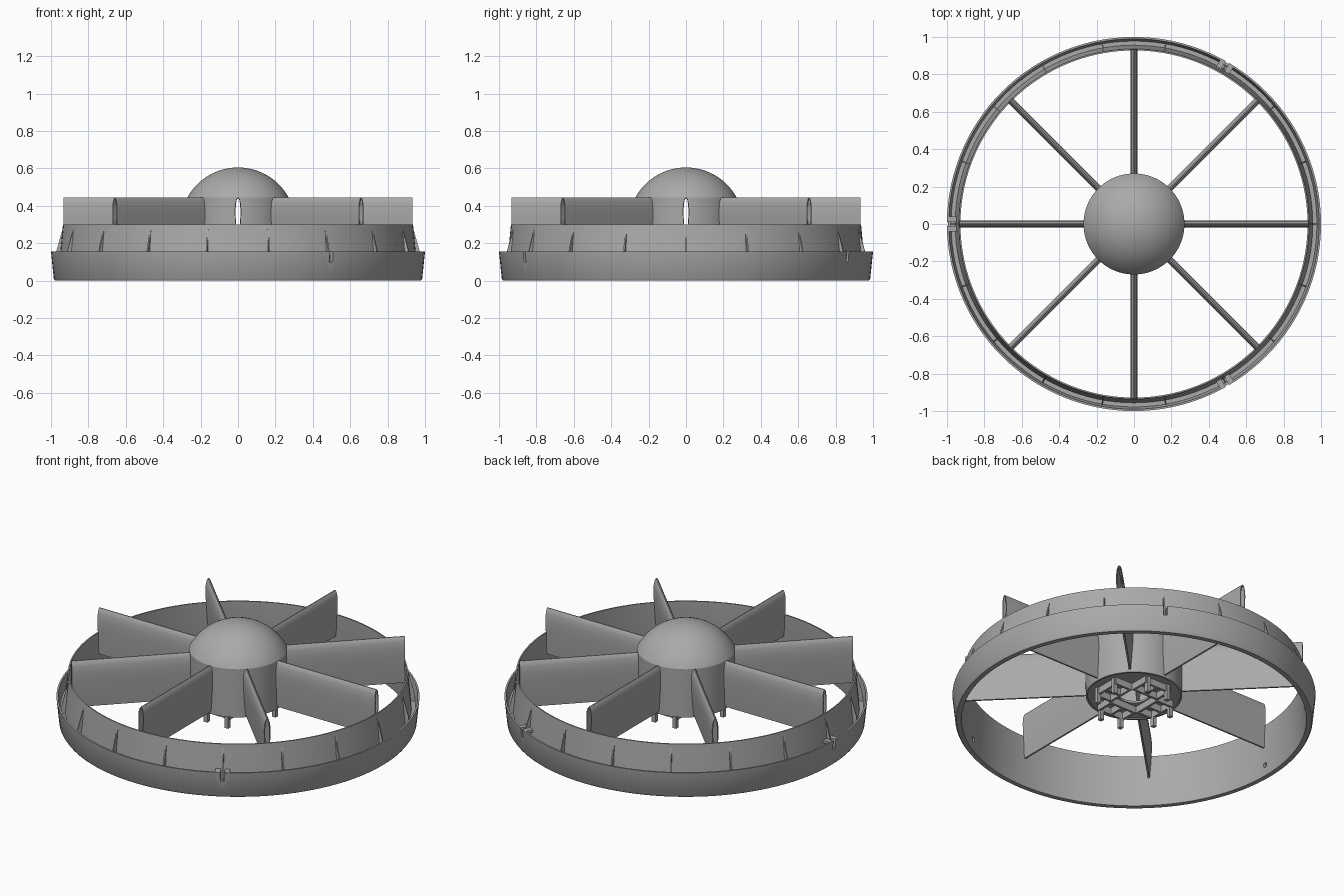
import bpy
import bmesh
from math import cos, sin, tau, radians, sqrt
from mathutils import Matrix

cube = bpy.data.objects.get("Cube")
if cube:
    bpy.data.objects.remove(cube, do_unlink=True)

grey = bpy.data.materials.new("plain grey")
grey.use_nodes = True
COLOUR = (0.4, 0.4, 0.4, 1)
grey.diffuse_color = COLOUR
grey.node_tree.nodes["Principled BSDF"].inputs["Base Color"].default_value = COLOUR


def finish(name, bm, angle=30):
    bmesh.ops.recalc_face_normals(bm, faces=bm.faces)
    mesh = bpy.data.meshes.new(name)
    bm.to_mesh(mesh)
    bm.free()
    mesh.materials.append(grey)
    obj = bpy.data.objects.new(name, mesh)
    bpy.context.collection.objects.link(obj)
    shade(obj, angle)
    return obj


def shade(obj, angle=30):
    bpy.ops.object.select_all(action='DESELECT')
    obj.select_set(True)
    bpy.context.view_layer.objects.active = obj
    bpy.ops.object.shade_smooth_by_angle(angle=radians(angle))


def cut(obj, cutter):
    mod = obj.modifiers.new("cut", 'BOOLEAN')
    mod.operation = 'DIFFERENCE'
    mod.solver = 'EXACT'
    mod.object = cutter
    bpy.context.view_layer.objects.active = obj
    bpy.ops.object.modifier_apply(modifier=mod.name)
    bpy.data.objects.remove(cutter, do_unlink=True)
    shade(obj)


def lathe(name, profile, steps=120):
    """Closed (radius, z) outline swept around z; radius 0 becomes a pole."""
    bm = bmesh.new()
    verts = [bm.verts.new((r, 0, z)) for r, z in profile]
    edges = [bm.edges.new((a, b)) for a, b in zip(verts, verts[1:] + verts[:1])]
    bmesh.ops.spin(bm, geom=verts + edges, cent=(0, 0, 0), axis=(0, 0, 1),
                   angle=tau, steps=steps, use_merge=True)
    bmesh.ops.remove_doubles(bm, verts=bm.verts, dist=1e-5)
    bmesh.ops.dissolve_degenerate(bm, edges=bm.edges, dist=1e-6)
    return finish(name, bm)


def box(bm, x, y, z, turn=0):
    """Box from (min, max) ranges, turned about z."""
    size = [b - a for a, b in (x, y, z)]
    mid = [(a + b) / 2 for a, b in (x, y, z)]
    m = Matrix.Rotation(turn, 4, 'Z') @ Matrix.Translation(mid) @ Matrix.Diagonal((*size, 1))
    bmesh.ops.create_cube(bm, size=1, matrix=m)


def loop_at(bm, section, x, turn):
    rot = Matrix.Rotation(turn, 3, 'Z')
    return [bm.verts.new(rot @ Matrix.Translation((x, y, z)).translation) for y, z in section]


def bridge(bm, a, b):
    for i in range(len(a)):
        j = (i + 1) % len(a)
        bm.faces.new((a[i], a[j], b[j], b[i]))


# Grooved outer ring
ring = lathe("outer_ring", [
    (0.95, 0), (0.978, 0), (0.985, 0.01), (1.0, 0.155), (0.99, 0.155),
    (0.978, 0.09), (0.956, 0.09), (0.936, 0.30), (0.928, 0.30), (0.938, 0.09)])

CLIPS = [radians(a) for a in (60, 180, 300)]
bm = bmesh.new()
for a in CLIPS:
    box(bm, (0.972, 1.03), (-0.011, 0.011), (0.10, 0.2), a)
    m = Matrix.Rotation(a, 4, 'Z') @ Matrix.Translation((0.95, 0, 0.06)) @ Matrix.Rotation(tau / 4, 4, 'Y')
    bmesh.ops.create_cone(bm, cap_ends=True, segments=16, radius1=0.014,
                          radius2=0.014, depth=0.04, matrix=m)
cut(ring, finish("ring_cutter", bm))

# Paired tabs that bridge the groove beside each slot
bm = bmesh.new()
for a in CLIPS:
    for s in (-1, 1):
        box(bm, (0.945, 0.994), sorted((s * 0.011, s * 0.04)), (0.14, 0.156), a)
        box(bm, (0.952, 0.986), sorted((s * 0.011, s * 0.02)), (0.088, 0.145), a)
finish("clip_tabs", bm)

# Wedge ribs around the upper wall
bm = bmesh.new()
for i in range(18):
    ends = []
    for side in (-0.004, 0.004):
        rot = Matrix.Rotation(tau * i / 18, 3, 'Z')
        ends.append([bm.verts.new(rot @ Matrix.Translation((r, side, z)).translation)
                     for r, z in ((0.935, 0.285), (0.972, 0.155), (0.98, 0.09), (0.945, 0.09))])
    bm.faces.new(ends[0])
    bm.faces.new(ends[1])
    bridge(bm, *ends)
finish("ring_ribs", bm)

# Hollow hub with a domed cap
CAP, BASE, RADIUS, WALL = 0.445, 0.15, 0.27, 0.016
RISE = 0.16
SPHERE = (RADIUS ** 2 + RISE ** 2) / (2 * RISE)


def dome(radius, drop):
    points = []
    for i in range(13):
        r = radius * cos(tau / 4 * i / 12)
        if i == 12:
            r = 0
        points.append((r, CAP + RISE - SPHERE + sqrt(SPHERE ** 2 - r ** 2) - drop))
    return points


inner = RADIUS - WALL
hub = lathe("hub_shell", [(RADIUS - 0.005, BASE)] + dome(RADIUS, 0)
            + dome(inner, WALL)[::-1] + [(inner, BASE)], 96)

# Eight hollow radial blades, open at the tips and into the hub
HALF = [(0.005, 0.165), (0.011, 0.24), (0.017, 0.33), (0.018, 0.38),
        (0.015, 0.415), (0.009, 0.437), (0.003, 0.445)]


def section(inset=0):
    half = [(w - inset * min(1, w / 0.012), z) for w, z in HALF]
    half[0] = (half[0][0], half[0][1] + inset)
    half[-1] = (half[-1][0], half[-1][1] - inset * 1.5)
    return half + [(-w, z) for w, z in reversed(half)]


outer_line, inner_line = section(), section(0.005)
blades, cores = bmesh.new(), bmesh.new()
for i in range(8):
    a = tau * i / 8
    out0, out1 = (loop_at(blades, outer_line, x, a) for x in (0.256, 0.932))
    in0, in1 = (loop_at(blades, inner_line, x, a) for x in (0.256, 0.932))
    for p, q in ((out0, out1), (in0, in1), (out0, in0), (out1, in1)):
        bridge(blades, p, q)
    c0, c1 = (loop_at(cores, inner_line, x, a) for x in (0.2, 0.3))
    bridge(cores, c0, c1)
    cores.faces.new(c0)
    cores.faces.new(c1)
finish("blades", blades, 40)
cut(hub, finish("hub_cutter", cores))

# Mounting plate inside the open hub base
lathe("mount_plate", [(0.085, 0.155), (inner + 0.005, 0.155),
                      (inner + 0.005, 0.168), (0.085, 0.168)], 64)

# Four two-cell frames with pegs under the plate
bm = bmesh.new()
for i in range(4):
    a = tau * i / 4
    z = (0.115, 0.157)
    for x in (0.09, 0.19):
        box(bm, (x, x + 0.014), (-0.09, 0.09), z, a)
    for y in (-0.09, -0.007, 0.076):
        box(bm, (0.09, 0.204), (y, y + 0.014), z, a)
    for y in (-0.07, 0.07):
        box(bm, (0.188, 0.212), (y - 0.012, y + 0.012), (0.06, 0.157), a)
finish("mount_frames", bm)
